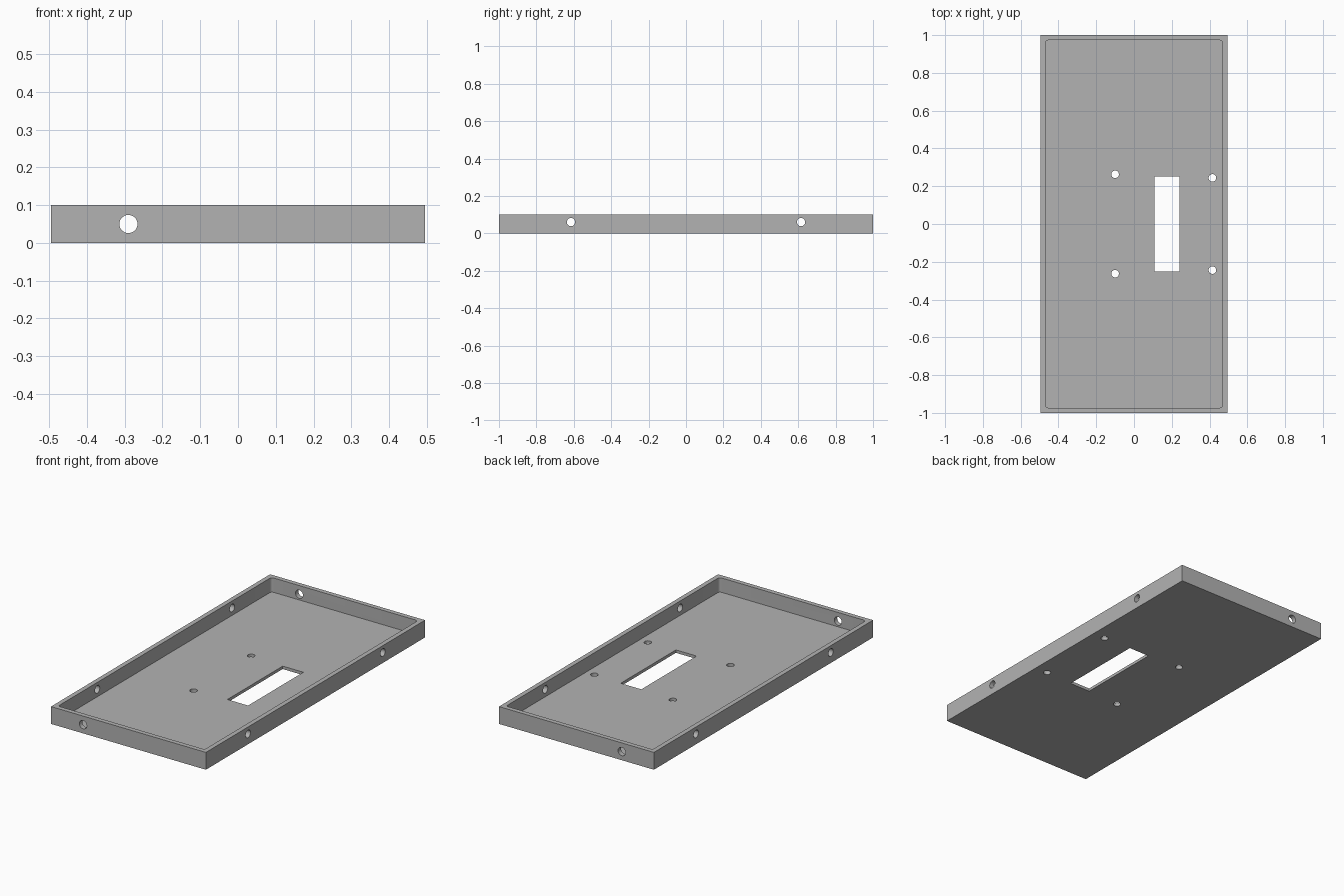
import bpy
import bmesh
from math import radians
from mathutils import Matrix, Vector

old = bpy.data.objects.get("Cube")
if old:
    bpy.data.objects.remove(old, do_unlink=True)

# Overall sizes
WIDTH, LENGTH, HEIGHT = 0.99, 2.0, 0.1
WALL, FLOOR = 0.027, 0.017

grey = bpy.data.materials.new("plain grey")
grey.use_nodes = True
colour = (0.45, 0.45, 0.45, 1)
grey.diffuse_color = colour
grey.node_tree.nodes["Principled BSDF"].inputs["Base Color"].default_value = colour


def finish(name, bm):
    mesh = bpy.data.meshes.new(name)
    bm.to_mesh(mesh)
    bm.free()
    mesh.materials.append(grey)
    obj = bpy.data.objects.new(name, mesh)
    bpy.context.collection.objects.link(obj)
    return obj


def box(name, size, centre, corner=0):
    bm = bmesh.new()
    bmesh.ops.create_cube(bm, size=1)
    bmesh.ops.scale(bm, vec=size, verts=bm.verts)
    bmesh.ops.translate(bm, vec=centre, verts=bm.verts)
    if corner:
        upright = [e for e in bm.edges
                   if abs((e.verts[0].co - e.verts[1].co).normalized().z) > 0.9]
        bmesh.ops.bevel(bm, geom=upright, offset=corner, segments=5,
                        profile=0.5, affect='EDGES')
    return finish(name, bm)


def drill(name, radius, depth, centre, axis):
    turn = Vector((0, 0, 1)).rotation_difference(Vector(axis)).to_matrix().to_4x4()
    bm = bmesh.new()
    bmesh.ops.create_cone(bm, cap_ends=True, segments=32, radius1=radius,
                          radius2=radius, depth=depth,
                          matrix=Matrix.Translation(centre) @ turn)
    return finish(name, bm)


# Solid block that becomes the tray
tray = box("tray", (WIDTH, LENGTH, HEIGHT), (0, 0, HEIGHT / 2))

# Hollow with softly rounded corners, and the floor slot
cutters = [
    box("hollow_cutter", (WIDTH - 2 * WALL, LENGTH - 2 * WALL, HEIGHT),
        (0, 0, FLOOR + HEIGHT / 2), corner=0.014),
    box("slot_cutter", (0.132, 0.504, HEIGHT), (0.175, 0, 0)),
]

# Holes through the end walls, the side walls and the floor
cutters.append(drill("end_hole_cutter", 0.024, 3, (-0.29, 0, 0.05), (0, 1, 0)))
for side in (-1, 1):
    cutters.append(drill("side_hole_cutter", 0.022, 2,
                         (0, side * 0.615, 0.06), (1, 0, 0)))
    for x, y in ((-0.1, 0.263), (0.415, 0.244)):
        cutters.append(drill("floor_hole_cutter", 0.02, HEIGHT,
                             (x, side * y, 0), (0, 0, 1)))

# Cut everything out of the block
bpy.ops.object.select_all(action='DESELECT')
bpy.context.view_layer.objects.active = tray
tray.select_set(True)
for cutter in cutters:
    cutter.hide_render = True
    cut = tray.modifiers.new("cut", 'BOOLEAN')
    cut.operation = 'DIFFERENCE'
    cut.solver = 'EXACT'
    cut.object = cutter
    bpy.ops.object.modifier_apply(modifier=cut.name)
    bpy.data.objects.remove(cutter, do_unlink=True)

bpy.ops.object.shade_smooth_by_angle(angle=radians(30))
